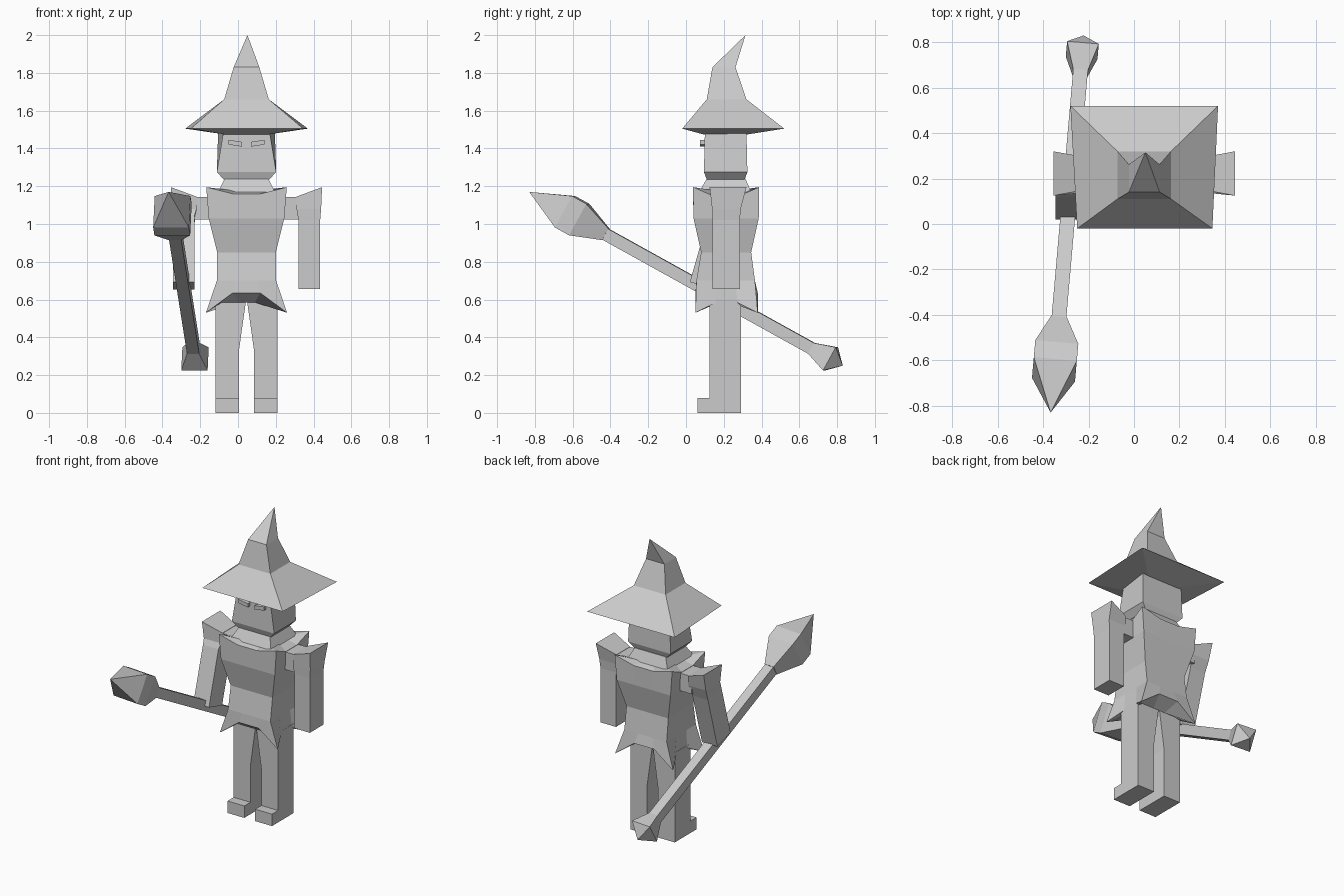
import bpy
import bmesh
import math
from mathutils import Matrix, Vector

if "Cube" in bpy.data.objects:
    bpy.data.objects.remove(bpy.data.objects["Cube"])

CX, CY = 0.045, 0.21   # centre line of the figure

grey = bpy.data.materials.new("plain_grey")
grey.use_nodes = True
grey.diffuse_color = (0.6, 0.6, 0.6, 1)
grey.node_tree.nodes["Principled BSDF"].inputs["Base Color"].default_value = (0.6, 0.6, 0.6, 1)


def loft(name, rings):
    """Skin a list of equal rings; a ring with one point closes to a tip."""
    bm = bmesh.new()
    loops = [[bm.verts.new(p) for p in ring] for ring in rings]
    for a, b in zip(loops, loops[1:]):
        n = max(len(a), len(b))
        for i in range(n):
            j = (i + 1) % n
            if len(a) == 1:
                bm.faces.new((a[0], b[j], b[i]))
            elif len(b) == 1:
                bm.faces.new((a[i], a[j], b[0]))
            else:
                bm.faces.new((a[i], a[j], b[j], b[i]))
    for end in (loops[0], loops[-1]):
        if len(end) > 2:
            bm.faces.new(end)
    bmesh.ops.recalc_face_normals(bm, faces=bm.faces)
    mesh = bpy.data.meshes.new(name)
    bm.to_mesh(mesh)
    bm.free()
    mesh.materials.append(grey)
    ob = bpy.data.objects.new(name, mesh)
    bpy.context.collection.objects.link(ob)
    return ob


def rect(x0, x1, y0, y1, z):
    return [Vector(p) for p in ((x0, y0, z), (x1, y0, z), (x1, y1, z), (x0, y1, z))]


def mid(hx, y0, y1, z):
    return rect(CX - hx, CX + hx, y0, y1, z)


def mirrored(rings):
    return [[Vector((2 * CX - p.x, p.y, p.z)) for p in r] for r in rings]


# Hat with a bent point
brim = rect(-0.25, 0.345, -0.02, 0.52, 1.505)
brim[2].x, brim[3].x = 0.37, -0.28
loft("hat", [mid(0.12, 0.09, 0.33, 1.475), brim, mid(0.118, 0.11, 0.32, 1.66),
             mid(0.068, 0.14, 0.262, 1.83), [Vector((0.05, 0.315, 2.0))]])

# Head, narrower towards the top of the face
crown = mid(0.122, 0.1, 0.32, 1.49)
crown[2].x, crown[3].x = CX + 0.15, CX - 0.15
loft("head", [mid(0.12, 0.11, 0.31, 1.235), mid(0.157, 0.095, 0.325, 1.275), crown])

# Eyes slanting towards the nose
eye = [rect(0.07, 0.14, 0.075, 0.11, z) for z in (1.41, 1.435)]
for ring in eye:
    for p in ring:
        p.z += (p.x - 0.07) * 0.15
loft("left_eye", eye)
loft("right_eye", mirrored(eye))

# Neck
loft("neck", [mid(0.15, 0.07, 0.345, 1.17), mid(0.115, 0.11, 0.315, 1.24)])


def tunic_ring(hx, y0, y1, z, side_in=0.0, front_z=0.0, side_z=0.0):
    """Four corners with two points between each pair; the points can shift."""
    c = mid(hx, y0, y1, z)
    ring = []
    for i in range(4):
        a, b = c[i], c[(i + 1) % 4]
        ring.append(a)
        for t in (0.33, 0.67):
            p = a.lerp(b, t)
            if i % 2:
                p.x += side_in if p.x < CX else -side_in
                p.z += side_z
            else:
                p.z += front_z
            ring.append(p)
    return ring


# Tunic with raised shoulder corners and a pointed hem
loft("tunic", [
    tunic_ring(0.13, 0.12, 0.29, 0.585),
    tunic_ring(0.215, 0.05, 0.38, 0.53, 0.05, 0.105, 0.055),
    tunic_ring(0.157, 0.055, 0.365, 0.7),
    tunic_ring(0.155, 0.08, 0.345, 0.85),
    tunic_ring(0.2, 0.04, 0.385, 1.03),
    tunic_ring(0.213, 0.037, 0.387, 1.195, 0.01, -0.035, -0.05),
    tunic_ring(0.14, 0.09, 0.33, 1.175)])

# Arms: hanging sleeve with a flared shoulder; the right one reaches forward
shoulder = rect(0.31, 0.445, 0.125, 0.32, 1.195)
for i in (0, 3):
    shoulder[i].z = 1.145
shoulder[0].y, shoulder[3].y = 0.15, 0.295
arm = [rect(0.32, 0.435, 0.14, 0.285, 0.655), rect(0.32, 0.435, 0.14, 0.285, 1.02),
       rect(0.31, 0.44, 0.138, 0.29, 1.08), shoulder]
loft("left_arm", arm)
pivot = Vector((0, 0.215, 1.1))
turn = Matrix.Rotation(math.radians(-16), 3, 'X')
right_arm = mirrored(arm)
for ring in right_arm[:2]:
    for p in ring:
        p.xyz = turn @ (p - pivot) + pivot
loft("right_arm", right_arm)
link = [rect(0.2, 0.33, 0.15, 0.285, z) for z in (1.025, 1.143)]
loft("left_shoulder", link)
loft("right_shoulder", mirrored(link))

# Legs and feet
leg = [rect(0.085, 0.21, 0.125, 0.29, 0), rect(0.085, 0.21, 0.125, 0.29, 0.33),
       rect(0.047, 0.21, 0.125, 0.29, 0.6)]
foot = [rect(0.085, 0.21, 0.06, 0.13, z) for z in (0, 0.08)]
loft("left_leg", leg)
loft("right_leg", mirrored(leg))
loft("left_foot", foot)
loft("right_foot", mirrored(foot))

# Staff: square sections along a slanted axis
start, end = Vector((-0.367, -0.83, 1.17)), Vector((-0.222, 0.83, 0.25))
axis = (end - start).normalized()
across = axis.cross(Vector((0, 0, 1))).normalized()
up = across.cross(axis)


def staff_ring(y, width):
    c = start.lerp(end, (y - start.y) / (end.y - start.y))
    h = width / 2
    return [c + across * sx * h + up * sz * h
            for sx, sz in ((-1, -1), (1, -1), (1, 1), (-1, 1))]


loft("staff_head", [[start], staff_ring(-0.64, 0.19), staff_ring(-0.565, 0.19),
                    staff_ring(-0.425, 0.07)])
loft("staff_shaft", [staff_ring(-0.425, 0.065), staff_ring(0.665, 0.065)])
loft("staff_foot", [staff_ring(0.665, 0.065), staff_ring(0.765, 0.14), [end]])
